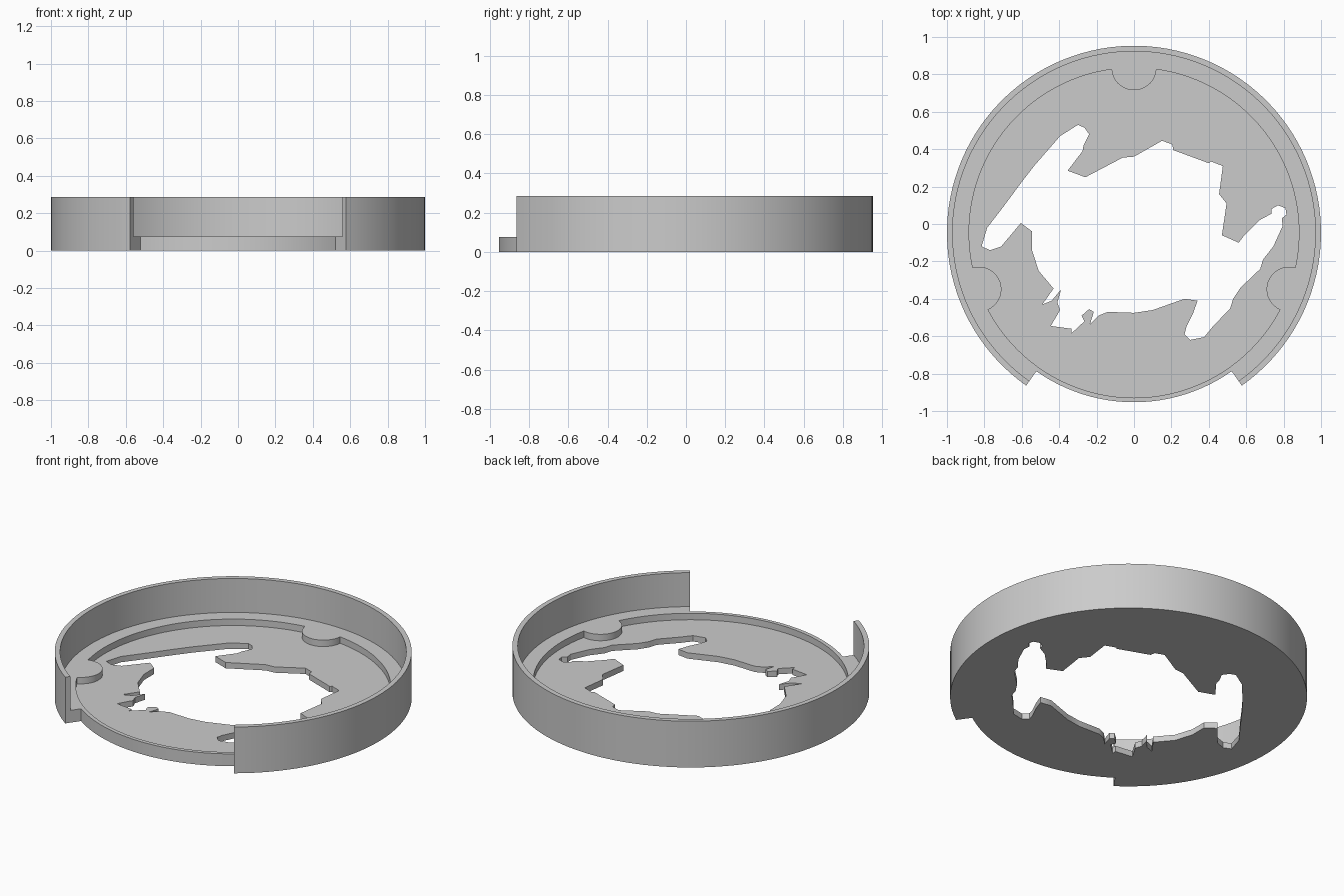
import bpy
import bmesh
import math
from mathutils import Vector
from mathutils.geometry import tessellate_polygon

if "Cube" in bpy.data.objects:
    bpy.data.objects.remove(bpy.data.objects["Cube"])

CY = -0.047                                   # centre of the round housing
R_OUT, R_IN, R_LIP, R_RECESS = 1.0, 0.97, 0.906, 0.882
Z_FLOOR, Z_LEDGE, Z_TOP = 0.036, 0.076, 0.286
A0, A1 = -54.8, 234.8                         # the rim wall spans these angles

grey = bpy.data.materials.new("light grey")
grey.diffuse_color = (0.6, 0.6, 0.6, 1)
grey.use_nodes = True
grey.node_tree.nodes["Principled BSDF"].inputs["Base Color"].default_value = grey.diffuse_color


def arc(r, a, b, cx=0.0, cy=CY, step=3.0):
    n = max(2, math.ceil(abs(b - a) / step))
    angles = [math.radians(a + (b - a) * i / n) for i in range(n + 1)]
    return [(cx + r * math.cos(t), cy + r * math.sin(t)) for t in angles]


def cap(bm, loops, z, up=True):
    """Flat face filling the first loop, minus the others."""
    pts = [p for loop in loops for p in loop]
    verts = [bm.verts.new((x, y, z)) for x, y in pts]
    polys = [[Vector((x, y, 0)) for x, y in loop] for loop in loops]
    for tri in tessellate_polygon(polys):
        a, b, c = (Vector(pts[i]) for i in tri)
        area = (b - a).cross(c - a)
        if abs(area) < 1e-9:
            continue
        order = tri if (area > 0) == up else tri[::-1]
        bm.faces.new([verts[i] for i in order])


def wall(bm, path, z0, z1, closed=False):
    """Upright strip facing the right-hand side of the path."""
    path = path + path[:1] if closed else path
    low = [bm.verts.new((x, y, z0)) for x, y in path]
    high = [bm.verts.new((x, y, z1)) for x, y in path]
    for i in range(len(path) - 1):
        bm.faces.new((low[i], low[i + 1], high[i + 1], high[i]))


def finish(bm, name):
    bmesh.ops.remove_doubles(bm, verts=bm.verts, dist=1e-5)
    mesh = bpy.data.meshes.new(name)
    bm.to_mesh(mesh)
    bm.free()
    mesh.materials.append(grey)
    obj = bpy.data.objects.new(name, mesh)
    bpy.context.collection.objects.link(obj)
    bpy.ops.object.select_all(action='DESELECT')
    obj.select_set(True)
    bpy.context.view_layer.objects.active = obj
    bpy.ops.object.shade_smooth_by_angle(angle=math.radians(30))


# Irregular opening through the floor, clockwise
opening = [
    (-.30, .53), (-.265, .515), (-.24, .48), (-.27, .42), (-.275, .39), (-.355, .285),
    (-.26, .25), (-.06, .355), (0, .36), (.15, .445), (.205, .425), (.21, .395),
    (.40, .325), (.41, .335), (.475, .31), (.455, .16), (.495, .11), (.47, -.06),
    (.56, -.10), (.59, -.06), (.67, .02), (.735, .055), (.735, .08), (.77, .10),
    (.81, .085), (.815, .05), (.79, .03), (.795, -.01), (.745, -.12), (.69, -.19),
    (.675, -.24), (.57, -.34), (.53, -.40), (.515, -.45), (.42, -.55), (.375, -.605),
    (.30, -.62), (.27, -.59), (.28, -.55), (.315, -.48), (.34, -.41), (.27, -.40),
    (.10, -.46), (0, -.475), (-.14, -.47), (-.19, -.49), (-.235, -.535), (-.215, -.47),
    (-.24, -.455), (-.28, -.49), (-.265, -.52), (-.335, -.585), (-.335, -.56), (-.445, -.545),
    (-.395, -.46), (-.41, -.42), (-.39, -.35), (-.44, -.41), (-.49, -.43), (-.43, -.345),
    (-.51, -.25), (-.545, -.14), (-.545, -.04), (-.605, .005), (-.71, -.12), (-.77, -.14),
    (-.815, -.12), (-.785, -.02), (-.70, .09), (-.60, .225), (-.53, .315), (-.395, .47),
]

# Recess outline: circle with three round tabs reaching inward
TAB_R = 0.12
half = 2 * math.degrees(math.asin(TAB_R / 2 / R_RECESS))
tabs = [-20, 90, 200]
recess = []
for a, nxt in zip(tabs, tabs[1:] + [340]):
    t = math.radians(a)
    recess += arc(TAB_R, a - 90 - half / 2, a - 270 + half / 2,
                  R_RECESS * math.cos(t), CY + R_RECESS * math.sin(t), 10)[:-1]
    recess += arc(R_RECESS, a + half, nxt - half)[:-1]

outer = arc(R_OUT, A0, A1)
inner = arc(R_IN, A0, A1)
lip = arc(R_LIP, A1, A0 + 360)                # low edge across the front gap

# Base plate: underside, recessed floor, ledge with tabs, front lip
bm = bmesh.new()
cap(bm, [outer + lip, opening], 0, up=False)
cap(bm, [recess, opening], Z_FLOOR)
cap(bm, [inner + lip, recess], Z_LEDGE)
wall(bm, opening, 0, Z_FLOOR, closed=True)
wall(bm, recess[::-1], Z_FLOOR, Z_LEDGE, closed=True)
wall(bm, [inner[-1]] + lip + [inner[0]], 0, Z_LEDGE)
finish(bm, "base_plate")

# Rim wall: tall thin ring, open at the front
bm = bmesh.new()
cap(bm, [outer + inner[::-1]], Z_TOP)
wall(bm, outer, 0, Z_TOP)
wall(bm, inner[::-1], Z_LEDGE, Z_TOP)
wall(bm, [outer[-1], inner[-1]], 0, Z_TOP)
wall(bm, [inner[0], outer[0]], 0, Z_TOP)
finish(bm, "rim_wall")
